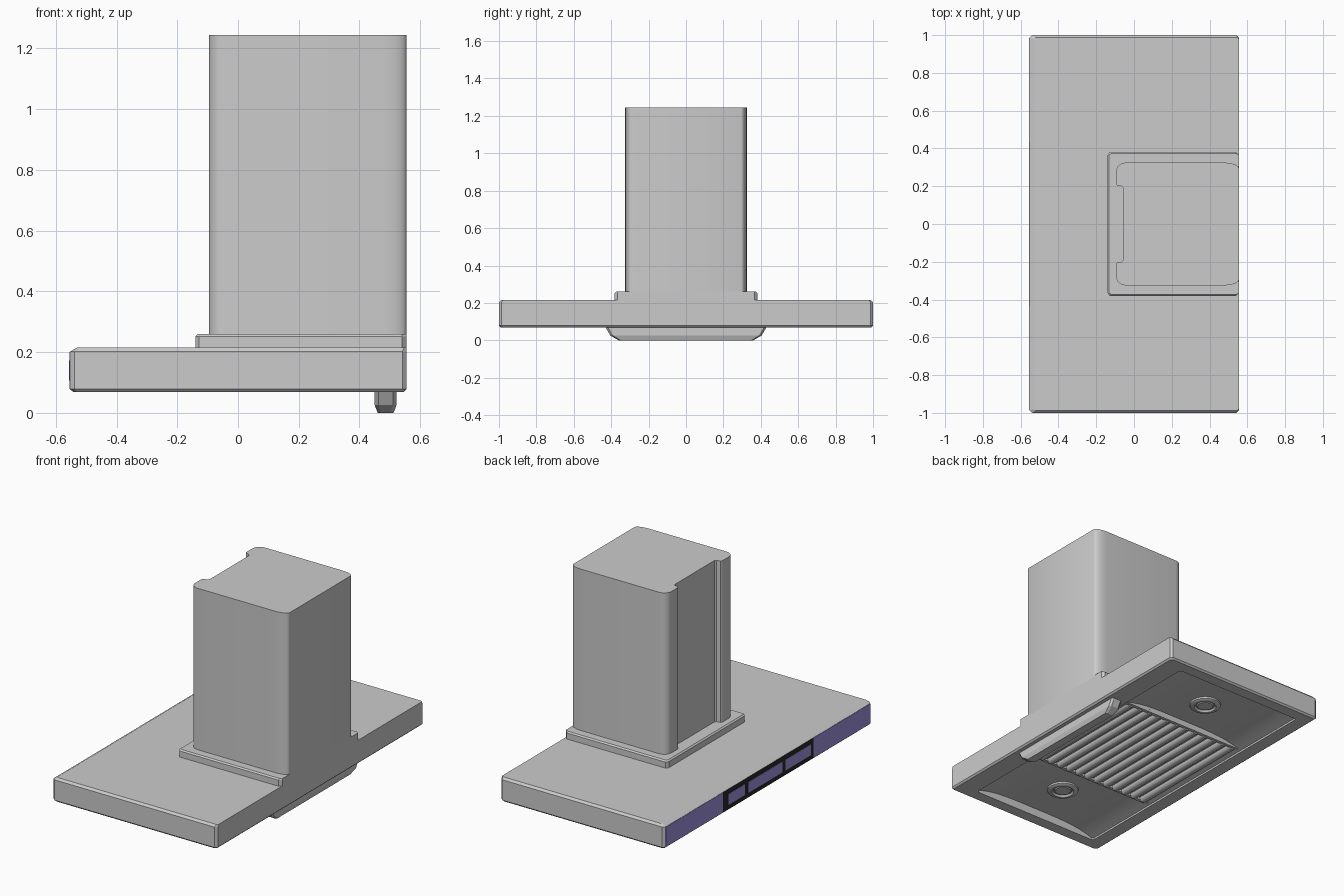
import bpy, bmesh, math

if "Cube" in bpy.data.objects:
    bpy.data.objects.remove(bpy.data.objects["Cube"])


def finish(name, bm, mat=None, smooth=None):
    bmesh.ops.recalc_face_normals(bm, faces=bm.faces)
    me = bpy.data.meshes.new(name)
    bm.to_mesh(me)
    bm.free()
    ob = bpy.data.objects.new(name, me)
    bpy.context.collection.objects.link(ob)
    if mat:
        me.materials.append(mat)
    if smooth:
        bpy.ops.object.select_all(action='DESELECT')
        ob.select_set(True)
        bpy.context.view_layer.objects.active = ob
        bpy.ops.object.shade_smooth_by_angle(angle=math.radians(smooth))
    return ob


def loft(name, rings, smooth=None, mat=None):
    """Skin a stack of equal-length point rings and cap both ends."""
    bm = bmesh.new()
    vs = [[bm.verts.new(p) for p in r] for r in rings]
    n = len(vs[0])
    for a, b in zip(vs, vs[1:]):
        for i in range(n):
            j = (i + 1) % n
            bm.faces.new((a[i], a[j], b[j], b[i]))
    bm.faces.new(vs[0])
    bm.faces.new(vs[-1])
    return finish(name, bm, mat, smooth)


def rect(x0, x1, y, z, c):
    """Rectangle ring symmetric in y with clipped corners."""
    half = [(x0, y - c), (x0 + c, y), (x1 - c, y), (x1, y - c)]
    return [(px, py, z) for px, py in half] + [(px, -py, z) for px, py in reversed(half)]


def box(name, x, y, z, mat=None):
    return loft(name, [[(x[0], y[0], k), (x[1], y[0], k), (x[1], y[1], k), (x[0], y[1], k)] for k in z], mat=mat)


def material(name, col):
    m = bpy.data.materials.new(name)
    m.diffuse_color = (*col, 1)
    m.use_nodes = True
    m.node_tree.nodes["Principled BSDF"].inputs["Base Color"].default_value = m.diffuse_color
    return m


violet = material("violet_panel", (0.34, 0.29, 0.72))
black = material("black_glass", (0.02, 0.02, 0.02))

# Canopy: top cap, chamfered sides, bottom rim and recessed opening
loft("canopy", [
    rect(-0.53, 0.555, 0.988, 0.215, 0.008),
    rect(-0.553, 0.555, 1.0, 0.202, 0.014),
    rect(-0.553, 0.555, 1.0, 0.078, 0.014),
    rect(-0.542, 0.545, 0.99, 0.068, 0.012),
    rect(-0.46, 0.42, 0.92, 0.068, 0.01),
    rect(-0.46, 0.42, 0.92, 0.14, 0.01)])

# Arched underside panel inside the recess
bm = bmesh.new()
prev = None
for i in range(17):
    t = -1 + i / 8
    x, z = -0.02 + 0.438 * t, 0.078 + 0.04 * (1 - t ** 4)
    cur = [bm.verts.new((x, y, z)) for y in (-0.92, 0.92)]
    if prev:
        bm.faces.new((prev[0], prev[1], cur[1], cur[0]))
    prev = cur
under = finish("underside_panel", bm, smooth=30)
if under.data.polygons[0].normal.z > 0:
    under.data.flip_normals()

# Grease filter: flat tray with rounded slats
box("filter_tray", (-0.45, 0.41), (-0.42, 0.42), (0.096, 0.125))
for k in range(12):
    cx = -0.405 + k * 0.07
    arc = [(cx + 0.026 * math.cos(a), 0.097 - 0.024 * math.sin(a))
           for a in [math.pi * j / 8 for j in range(9)]]
    loft(f"filter_slat_{k + 1}", [[(x, y, z) for x, z in arc] for y in (-0.405, 0.405)], smooth=40)
for s in (-1, 1):
    box("filter_end_rail", (-0.45, 0.41), sorted((s * 0.40, s * 0.42)), (0.082, 0.1))

# Lamps: raised ring with recessed lens
for s in (-1, 1):
    prof = [(0.092, 0.125), (0.09, 0.108), (0.078, 0.101), (0.064, 0.101), (0.056, 0.112), (0.05, 0.112), (0.045, 0.106)]
    loft("lamp", [[(r * math.cos(2 * math.pi * i / 32), s * 0.645 + r * math.sin(2 * math.pi * i / 32), z)
                   for i in range(32)] for r, z in prof], smooth=35)

# Oil cup under the back edge
loft("oil_cup", [
    rect(0.45, 0.522, 0.43, 0.07, 0.012),
    rect(0.45, 0.522, 0.405, 0.026, 0.012),
    rect(0.46, 0.512, 0.36, 0.0, 0.01)])

# Collar plate around the chimney foot
def collar(d, z):
    half = [(-0.14 + d, 0.365), (-0.128 + d, 0.381 - d), (0.54, 0.381 - d), (0.555, 0.365)]
    return [(x, y, z) for x, y in half] + [(x, -y, z) for x, y in reversed(half)]

loft("collar", [collar(0, 0.212), collar(0, 0.252), collar(0.008, 0.26)])

# Chimney: rounded outline with a shallow channel down the front
def arc(cx, cy, rx, ry, a0, a1, n=6):
    return [(cx + rx * math.cos(math.radians(a0 + (a1 - a0) * i / n)),
             cy + ry * math.sin(math.radians(a0 + (a1 - a0) * i / n))) for i in range(n + 1)]

half = [(-0.058, 0.19), (-0.066, 0.2), (-0.09, 0.205), (-0.096, 0.215)]
half += arc(-0.046, 0.275, 0.05, 0.05, 180, 90)
half += arc(0.475, 0.295, 0.08, 0.03, 90, 0)
outline = half + [(x, -y) for x, y in reversed(half)]
loft("chimney", [[(x, y, z) for x, y in outline] for z in (0.25, 1.245)], smooth=35)

# Front fascia: violet wings, black control strip, violet buttons
for s in (-1, 1):
    box("front_wing", (-0.555, -0.55), sorted((s * 0.435, s * 0.986)), (0.079, 0.201), violet)
box("control_strip", (-0.555, -0.55), (-0.435, 0.435), (0.079, 0.201), black)
for k, (a, b) in enumerate([(0.225, 0.385), (-0.135, 0.195), (-0.41, -0.165)]):
    box(f"button_{k + 1}", (-0.557, -0.554), (a, b), (0.107, 0.173), violet)
